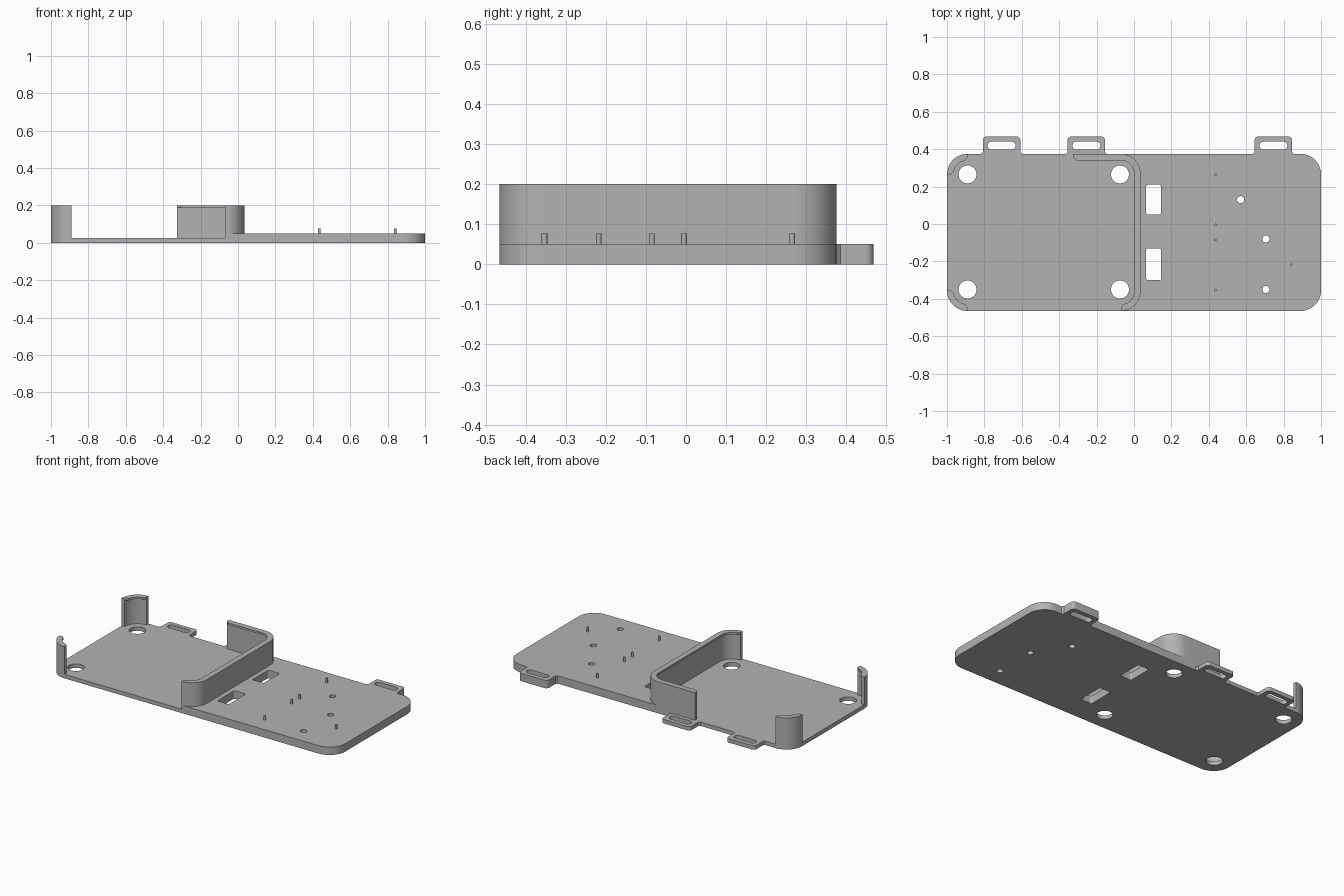
import bpy, bmesh
from math import sin, cos, radians

cube = bpy.data.objects.get("Cube")
if cube:
    bpy.data.objects.remove(cube, do_unlink=True)

grey = bpy.data.materials.new("light_grey")
grey.use_nodes = True
grey.diffuse_color = (0.45, 0.45, 0.45, 1)
grey.node_tree.nodes["Principled BSDF"].inputs["Base Color"].default_value = (0.45, 0.45, 0.45, 1)

FLOOR, DECK, TOP = 0.025, 0.05, 0.2
FRONT, BACK = -0.465, 0.375


def prism(name, outline, z0, z1):
    """Extrude a closed xy outline between two heights."""
    bm = bmesh.new()
    face = bm.faces.new([bm.verts.new((x, y, z0)) for x, y in outline])
    up = bmesh.ops.extrude_face_region(bm, geom=[face])["geom"]
    bmesh.ops.translate(bm, vec=(0, 0, z1 - z0), verts=[v for v in up if isinstance(v, bmesh.types.BMVert)])
    bmesh.ops.recalc_face_normals(bm, faces=bm.faces)
    mesh = bpy.data.meshes.new(name)
    bm.to_mesh(mesh)
    bm.free()
    mesh.materials.append(grey)
    ob = bpy.data.objects.new(name, mesh)
    bpy.context.collection.objects.link(ob)
    return ob


def arc(cx, cy, r, a0, a1, n=16):
    angles = [radians(a0 + (a1 - a0) * i / n) for i in range(n + 1)]
    return [(cx + r * cos(a), cy + r * sin(a)) for a in angles]


def rounded(x0, x1, y0, y1, r, n=16):
    pts = []
    for cx, cy, a in ((x1 - r, y0 + r, -90), (x1 - r, y1 - r, 0), (x0 + r, y1 - r, 90), (x0 + r, y0 + r, 180)):
        pts += arc(cx, cy, r, a, a + 90, n)
    return pts


def circle(x, y, r, n=32):
    return arc(x, y, r, 0, 360 - 360 / n, n - 1)


def cut(ob, outline, z0=-0.1, z1=0.3):
    cutter = prism("cutter", outline, z0, z1)
    mod = ob.modifiers.new("cut", "BOOLEAN")
    mod.operation, mod.solver, mod.object = "DIFFERENCE", "EXACT", cutter
    bpy.context.view_layer.objects.active = ob
    bpy.ops.object.modifier_apply(modifier=mod.name)
    bpy.data.objects.remove(cutter, do_unlink=True)


def ribbon(name, path, r, depths, z0, z1):
    """Wall following (centre, angle) stations, with a depth inward at each."""
    def at(station, rad):
        cx, cy, a = station
        return cx + rad * cos(radians(a)), cy + rad * sin(radians(a))
    outer = [at(s, r) for s in path]
    inner = [at(s, r - d) for s, d in zip(path, depths)]
    return prism(name, outer + inner[::-1], z0, z1)


def lipped_wall(name, path, r):
    """Thin wall carrying an inner retaining lip with tapered ends."""
    n = len(path)
    ribbon(name, path, r, [0.02] * n, FLOOR, TOP)
    taper = [min(0.035, 0.02 + 0.0075 * min(i, n - 1 - i)) for i in range(n)]
    ribbon(name + "_lip", path, r, taper, TOP - 0.012, TOP)


def quarter(cx, cy, a0, n=16):
    return [(cx, cy, a0 + 90 * i / n) for i in range(n + 1)]


# Base plate with a recessed tray on the right-hand half
plate = prism("base_plate", rounded(-1, 1, FRONT, BACK, 0.11), 0, DECK)
tray = [(-1.2, -0.6), (-0.07, -0.6)] + arc(-0.07, -0.36, 0.095, -90, 0) \
    + arc(-0.07, 0.27, 0.095, 0, 90) + [(-0.07, 0.6), (-1.2, 0.6)]
cut(plate, tray, FLOOR, 0.3)

# Large tray holes, cable windows and small screw holes
for x in (-0.89, -0.075):
    for y in (-0.35, 0.265):
        cut(plate, circle(x, y, 0.048, 48))
for y0, y1 in ((0.05, 0.21), (-0.3, -0.13)):
    cut(plate, rounded(0.065, 0.145, y0, y1, 0.01, 4))
for x, y in ((0.57, 0.13), (0.705, -0.08), (0.705, -0.35)):
    cut(plate, circle(x, y, 0.019))

# Slotted strap tabs along the back edge
for i, (x, top) in enumerate(((-0.708, FLOOR), (-0.255, FLOOR), (0.745, DECK))):
    w = 0.1
    outline = [(x - w - 0.01, BACK - 0.001), (x + w + 0.01, BACK - 0.001), (x + w, BACK + 0.01)] \
        + arc(x + w - 0.02, 0.448, 0.02, 0, 90, 6) + arc(x - w + 0.02, 0.448, 0.02, 90, 180, 6) \
        + [(x - w, BACK + 0.01)]
    tab = prism(f"strap_tab_{i + 1}", outline, 0, top)
    cut(tab, rounded(x - 0.075, x + 0.075, 0.398, 0.44, 0.0209, 8))

# Divider wall wrapping the inner end of the tray
path = quarter(-0.07, -0.36, -90) + quarter(-0.07, 0.27, 0)
path += [(x, 0.27, 90) for x in (-0.305, -0.315, -0.325)]
lipped_wall("divider_wall", path, 0.105)

# Corner walls at the outer end of the tray
lipped_wall("back_corner_wall", quarter(-0.89, 0.265, 90), 0.11)
lipped_wall("front_corner_wall", quarter(-0.89, -0.355, 180), 0.11)

# Locating pins on the raised deck
for i, (x, y) in enumerate(((0.435, 0.265), (0.435, -0.005), (0.435, -0.085), (0.435, -0.353), (0.84, -0.218))):
    prism(f"locating_pin_{i + 1}", circle(x, y, 0.007, 16), DECK - 0.005, 0.077)

# Smooth curved sides, keep real edges crisp
for ob in bpy.context.scene.objects:
    if ob.type == "MESH" and ob.data.materials and ob.data.materials[0] == grey:
        bpy.ops.object.select_all(action="DESELECT")
        ob.select_set(True)
        bpy.context.view_layer.objects.active = ob
        bpy.ops.object.shade_smooth_by_angle(angle=radians(30))
